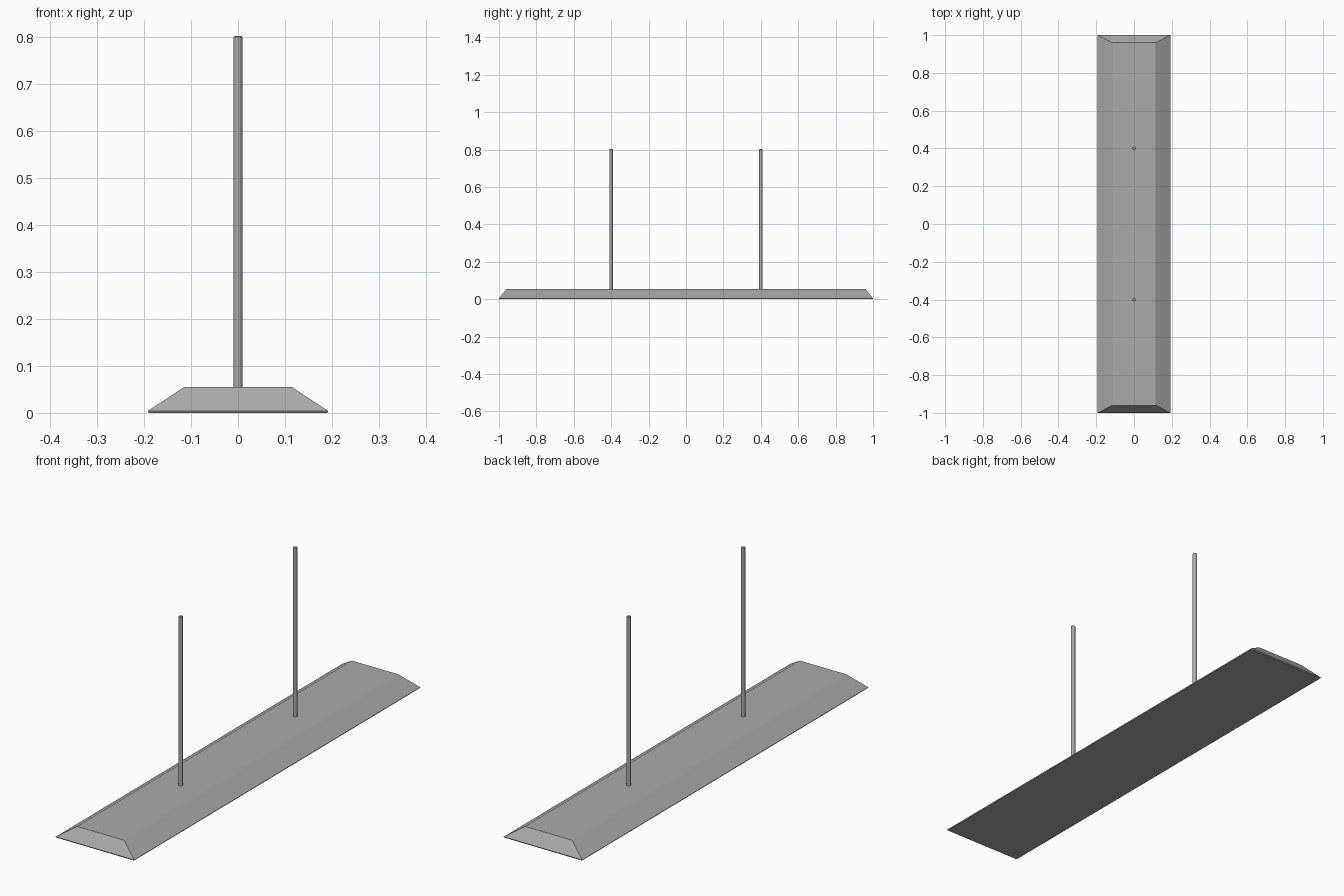
import bpy, bmesh

cube = bpy.data.objects.get("Cube")
if cube:
    bpy.data.objects.remove(cube, do_unlink=True)

# One painted metal grey for everything
grey = bpy.data.materials.new("painted grey")
grey.use_nodes = True
colour = (0.4, 0.4, 0.4, 1)
grey.diffuse_color = colour
grey.node_tree.nodes["Principled BSDF"].inputs["Base Color"].default_value = colour


def loft(name, rings):
    """Join matching rings of points and cap both ends."""
    bm = bmesh.new()
    loops = [[bm.verts.new(p) for p in ring] for ring in rings]
    n = len(loops[0])
    for low, high in zip(loops, loops[1:]):
        for i in range(n):
            j = (i + 1) % n
            bm.faces.new((low[i], low[j], high[j], high[i]))
    bm.faces.new(loops[0][::-1])
    bm.faces.new(loops[-1])
    bmesh.ops.recalc_face_normals(bm, faces=bm.faces)
    mesh = bpy.data.meshes.new(name)
    bm.to_mesh(mesh)
    bm.free()
    mesh.materials.append(grey)
    obj = bpy.data.objects.new(name, mesh)
    bpy.context.collection.objects.link(obj)


def rectangle(x, y, z):
    return [(-x, -y, z), (x, -y, z), (x, y, z), (-x, y, z)]


# Long housing: thin undercut lip, then sloped sides up to a flat top
loft("housing", [rectangle(0.19, 0.998, 0.0),
                 rectangle(0.192, 1.0, 0.004),
                 rectangle(0.115, 0.96, 0.055)])

# Two upright hanging rods with a slightly chamfered tip
for label, y in (("front", -0.4), ("back", 0.4)):
    bpy.ops.mesh.primitive_cylinder_add(vertices=12, radius=0.0095, depth=0.752,
                                        location=(0, y, 0.426))
    rod = bpy.context.object
    rod.name = label + "_rod"
    rod.data.materials.append(grey)
    chamfer = rod.modifiers.new("chamfer", "BEVEL")
    chamfer.width = 0.002
    chamfer.segments = 1
    chamfer.limit_method = "ANGLE"
    chamfer.angle_limit = 1.2
